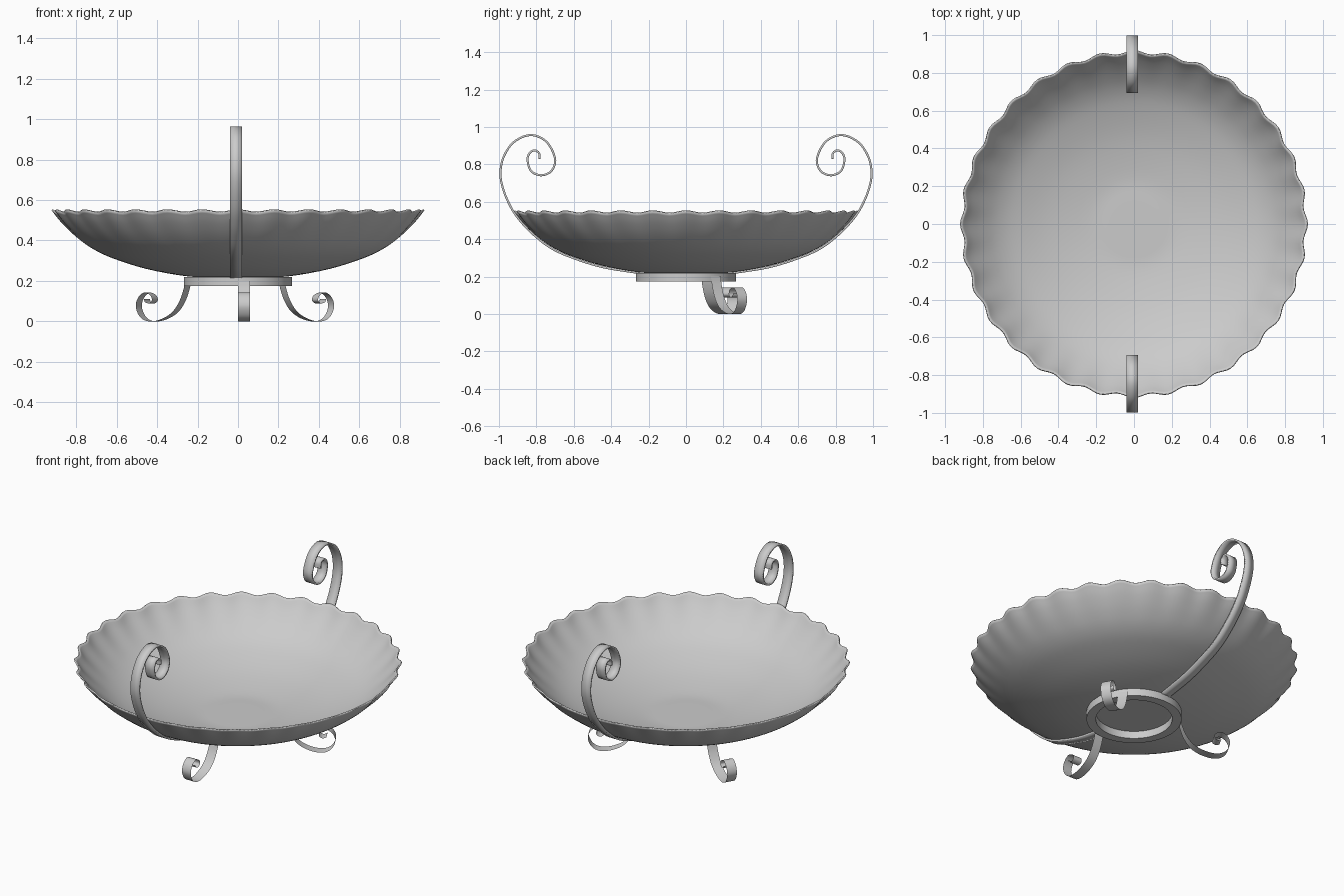
import bpy, bmesh
from math import sin, cos, pi, radians
from mathutils import Vector, Matrix

if "Cube" in bpy.data.objects:
    bpy.data.objects.remove(bpy.data.objects["Cube"])

def spline(pts, n=7):
    """Smooth Catmull-Rom curve through 2D points."""
    p = [Vector(q) for q in pts]
    p = [2 * p[0] - p[1]] + p + [2 * p[-1] - p[-2]]
    out = []
    for i in range(1, len(p) - 2):
        a, b, c, d = p[i - 1:i + 3]
        for k in range(n):
            t = k / n
            out.append(0.5 * (2 * b + (c - a) * t + (2 * a - 5 * b + 4 * c - d) * t * t
                              + (3 * b - a - 3 * c + d) * t ** 3))
    return out + [p[-2]]

def finish(name, bm, thickness=0, offset=0):
    bmesh.ops.recalc_face_normals(bm, faces=bm.faces)
    me = bpy.data.meshes.new(name)
    bm.to_mesh(me)
    bm.free()
    ob = bpy.data.objects.new(name, me)
    bpy.context.collection.objects.link(ob)
    if thickness:
        m = ob.modifiers.new("thickness", 'SOLIDIFY')
        m.thickness, m.offset = thickness, offset
    bpy.ops.object.select_all(action='DESELECT')
    ob.select_set(True)
    bpy.context.view_layer.objects.active = ob
    bpy.ops.object.shade_smooth_by_angle(angle=radians(40))
    return ob

def ribbon(name, pts, s0, s1, mat, thickness=0):
    """Flat strip following an (outward, z) path, spanning s0..s1 sideways."""
    bm = bmesh.new()
    rows = [[bm.verts.new(mat @ Vector((q.x, s, q.y))) for s in (s0, s1)] for q in spline(pts)]
    for a, b in zip(rows, rows[1:]):
        bm.faces.new((a[0], a[1], b[1], b[0]))
    return finish(name, bm, thickness)

def lathe(bm, prof, seg, closed=False, shape=lambda r, z, a: (r, z)):
    rings = []
    for r, z in prof:
        ring = []
        for i in range(seg):
            a = 2 * pi * i / seg
            rr, zz = shape(r, z, a)
            ring.append(bm.verts.new((rr * cos(a), rr * sin(a), zz)))
        rings.append(ring)
    pairs = list(zip(rings, rings[1:])) + ([(rings[-1], rings[0])] if closed else [])
    for a, b in pairs:
        for i in range(seg):
            j = (i + 1) % seg
            bm.faces.new((a[i], a[j], b[j], b[i]))
    return rings

# Bowl with flutes that fade in towards the rim
FLUTES = 32
def flute(r, z, a):
    k = max(0, (r - 0.66) / 0.25) ** 1.5
    return r + 0.010 * k * cos(FLUTES * a), z + 0.006 * k * cos(FLUTES * a)

bm = bmesh.new()
prof = spline([(0.12, 0.224), (0.25, 0.227), (0.45, 0.263), (0.62, 0.317), (0.72, 0.365),
               (0.80, 0.425), (0.865, 0.49), (0.908, 0.546)], 4)
rings = lathe(bm, prof, FLUTES * 8, shape=flute)
bm.faces.new(rings[0])
finish("bowl", bm, 0.008)

# Base ring
bm = bmesh.new()
lathe(bm, [(0.267, 0.175), (0.267, 0.22), (0.215, 0.22), (0.215, 0.175)], 64, closed=True)
finish("base_ring", bm)

# Three scrolled feet
foot = [(0.268, 0.20), (0.276, 0.16), (0.30, 0.10), (0.34, 0.047), (0.40, 0.013), (0.47, 0.0),
        (0.522, 0.02), (0.548, 0.07), (0.537, 0.115), (0.503, 0.142), (0.467, 0.13),
        (0.457, 0.105), (0.474, 0.09), (0.496, 0.095), (0.502, 0.11)]
for i, ang in enumerate((-90, 30, 150)):
    ribbon(f"foot_{i + 1}", foot, 0.0, 0.06, Matrix.Rotation(radians(ang), 3, 'Z'))

# Two scrolled handles running under the bowl
handle = [(0.25, 0.219), (0.45, 0.252), (0.62, 0.306), (0.725, 0.355), (0.81, 0.42),
          (0.875, 0.485), (0.93, 0.56), (0.975, 0.66), (0.992, 0.75), (0.975, 0.84),
          (0.92, 0.92), (0.83, 0.957), (0.745, 0.92), (0.70, 0.83), (0.72, 0.765),
          (0.776, 0.742), (0.828, 0.765), (0.847, 0.82), (0.838, 0.858), (0.812, 0.875),
          (0.787, 0.862), (0.782, 0.83)]
for name, sy in (("front_handle", -1), ("back_handle", 1)):
    ribbon(name, handle, -0.04, 0.02, Matrix(((0, 1, 0), (sy, 0, 0), (0, 0, 1))), 0.011)
